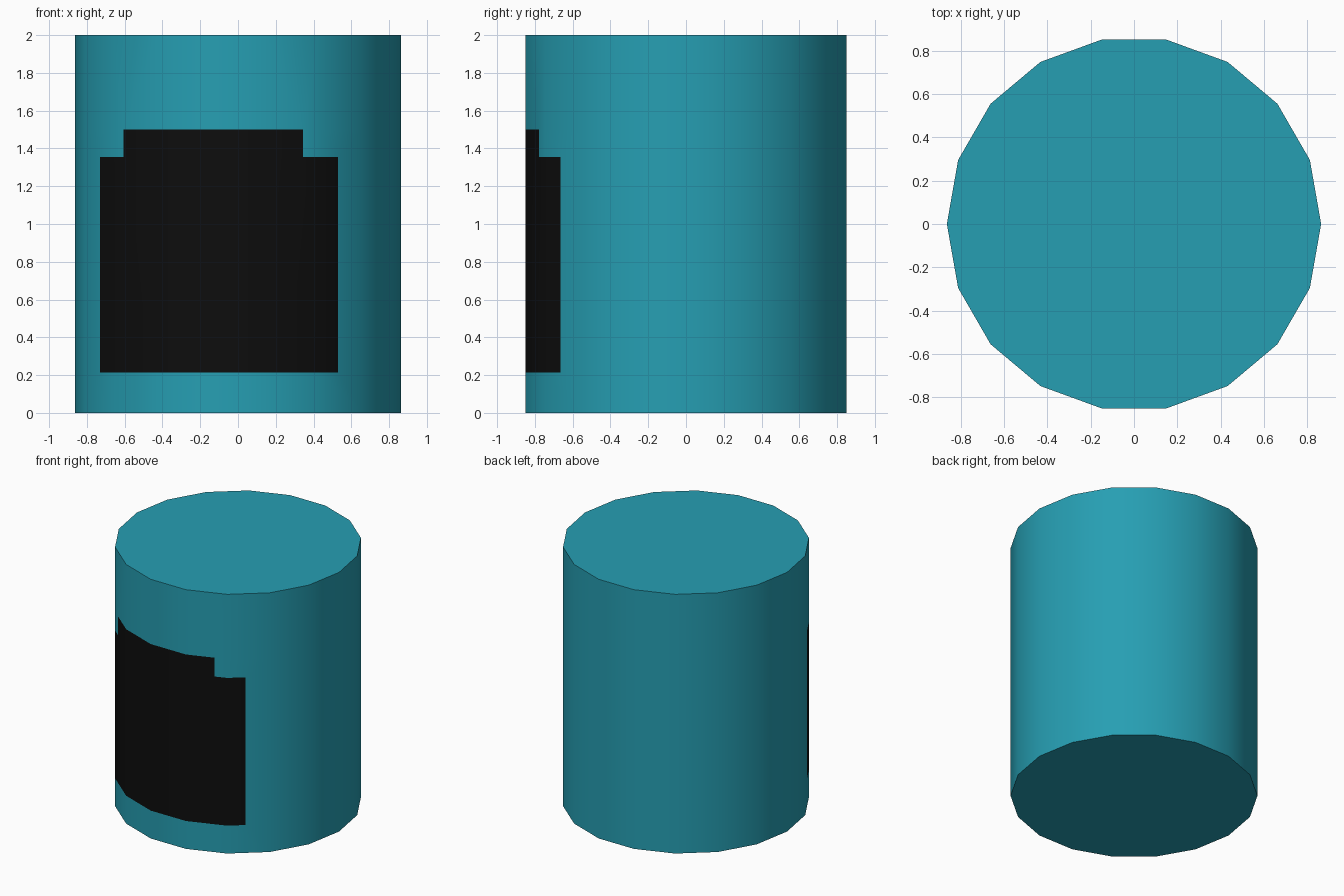
import bpy, bmesh, math
from mathutils import Vector

if "Cube" in bpy.data.objects:
    bpy.data.objects.remove(bpy.data.objects["Cube"])

SIDES, RADIUS, HEIGHT = 18, 0.863, 2.0
# front panel blocks: x min, x max, z min, z max
PANELS = [(-0.73, 0.53, 0.215, 1.355), (-0.605, 0.345, 1.355, 1.50)]


def material(name, rgb):
    m = bpy.data.materials.new(name)
    m.diffuse_color = (*rgb, 1.0)
    m.use_nodes = True
    m.node_tree.nodes["Principled BSDF"].inputs["Base Color"].default_value = m.diffuse_color
    return m


def front_faces(bm, z0=-1.0, z1=9.0):
    return [f for f in bm.faces if f.normal.y < -0.1 and abs(f.normal.z) < 0.1
            and z0 < f.calc_center_median().z < z1]


def cut(bm, faces, point, normal):
    geom = set(faces)
    for f in faces:
        geom.update(f.edges)
        geom.update(f.verts)
    bmesh.ops.bisect_plane(bm, geom=list(geom), dist=1e-5,
                           plane_co=Vector(point), plane_no=Vector(normal))
    bm.normal_update()


# Cylinder body with corners on the x axis
bm = bmesh.new()
ring = [(RADIUS * math.cos(math.tau * i / SIDES),
         RADIUS * math.sin(math.tau * i / SIDES)) for i in range(SIDES)]
low = [bm.verts.new((x, y, 0)) for x, y in ring]
high = [bm.verts.new((x, y, HEIGHT)) for x, y in ring]
bm.faces.new(low[::-1])
bm.faces.new(high)
for i in range(SIDES):
    j = (i + 1) % SIDES
    bm.faces.new((low[i], low[j], high[j], high[i]))
bm.normal_update()

# Cut the stepped dark panel into the front faces
for z in sorted({z for p in PANELS for z in p[2:]}):
    cut(bm, front_faces(bm), (0, 0, z), (0, 0, 1))
for x0, x1, z0, z1 in PANELS:
    for x in (x0, x1):
        cut(bm, front_faces(bm, z0, z1), (x, 0, 0), (1, 0, 0))
    for f in front_faces(bm, z0, z1):
        if x0 < f.calc_center_median().x < x1:
            f.material_index = 1

mesh = bpy.data.meshes.new("cylinder_body")
bm.to_mesh(mesh)
bm.free()
mesh.materials.append(material("teal", (0.0194, 0.345, 0.45)))
mesh.materials.append(material("black", (0.004, 0.004, 0.004)))
body = bpy.data.objects.new("cylinder_body", mesh)
bpy.context.collection.objects.link(body)

# Smooth sides, sharp rims
bpy.context.view_layer.objects.active = body
body.select_set(True)
bpy.ops.object.shade_smooth_by_angle(angle=math.radians(30))
